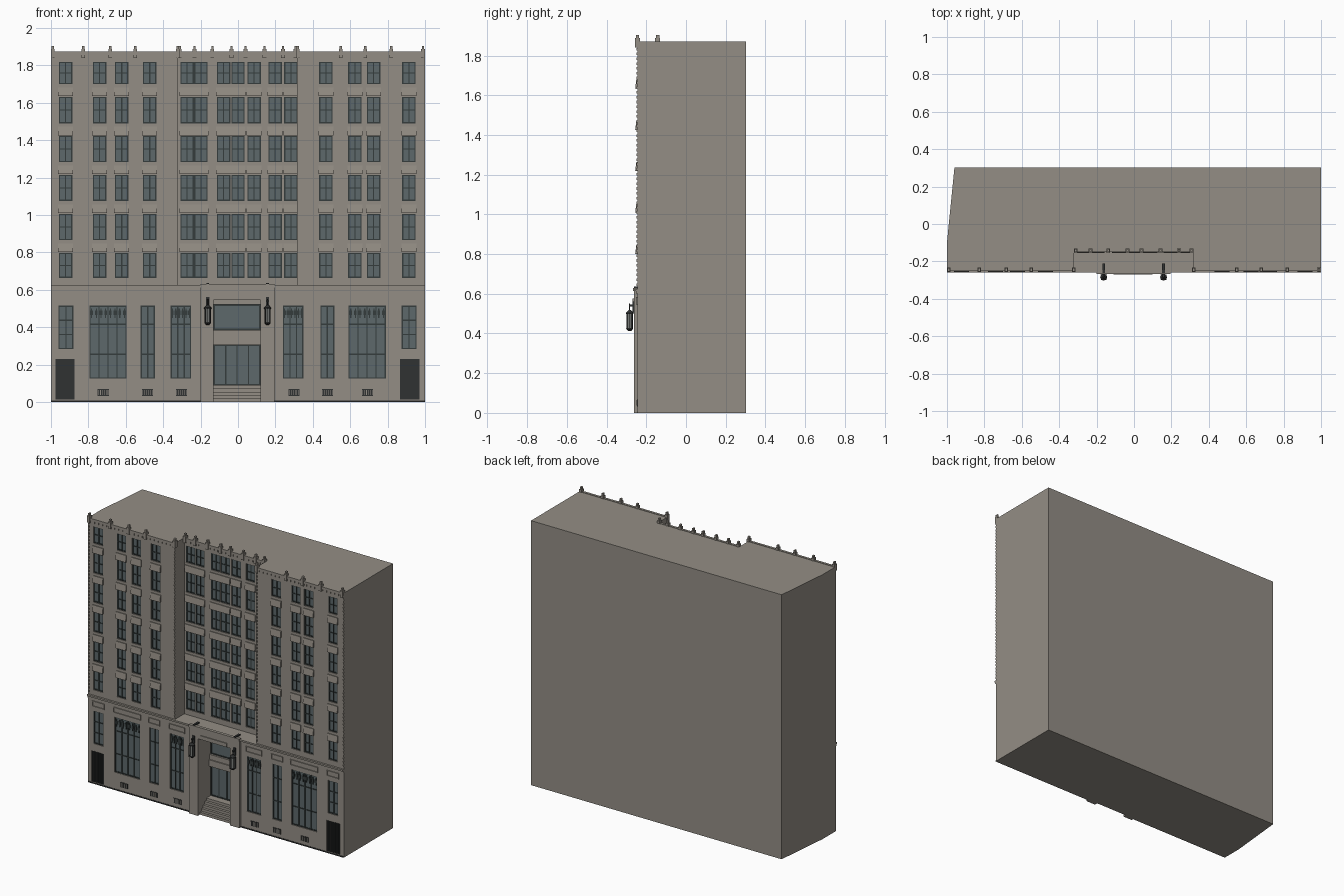
import bpy, bmesh

cube = bpy.data.objects.get("Cube")
if cube:
    bpy.data.objects.remove(cube, do_unlink=True)


def material(name, rgb):
    m = bpy.data.materials.new(name)
    m.use_nodes = True
    m.diffuse_color = (*rgb, 1)
    m.node_tree.nodes["Principled BSDF"].inputs["Base Color"].default_value = (*rgb, 1)
    return m


STONE = material("warm grey stone", (0.295, 0.27, 0.235))
GLASS = material("blue grey glass", (0.11, 0.14, 0.145))
FRAME = material("dark window frame", (0.035, 0.045, 0.045))
METAL = material("dark iron", (0.03, 0.032, 0.032))
LAMP = material("lamp glass", (0.2, 0.21, 0.2))


def make(name, bm, mat):
    bmesh.ops.recalc_face_normals(bm, faces=bm.faces)
    me = bpy.data.meshes.new(name)
    bm.to_mesh(me)
    bm.free()
    me.materials.append(mat)
    ob = bpy.data.objects.new(name, me)
    bpy.context.collection.objects.link(ob)
    return ob


def prism(bm, pts, vec):
    """Extrude a closed outline along vec."""
    face = bm.faces.new([bm.verts.new(p) for p in pts])
    ext = bmesh.ops.extrude_face_region(bm, geom=[face])["geom"]
    bmesh.ops.translate(bm, vec=vec, verts=[v for v in ext if isinstance(v, bmesh.types.BMVert)])


def boxes(name, items, mat):
    """One object from many (x0, x1, y0, y1, z0, z1) boxes."""
    bm = bmesh.new()
    for x0, x1, y0, y1, z0, z1 in items:
        prism(bm, [(x0, y0, z0), (x1, y0, z0), (x1, y1, z0), (x0, y1, z0)], (0, 0, z1 - z0))
    return make(name, bm, mat)


def cut(ob, cutter):
    cutter.hide_render = True
    mod = ob.modifiers.new("cut", 'BOOLEAN')
    mod.operation, mod.solver, mod.object = 'DIFFERENCE', 'EXACT', cutter
    bpy.context.view_layer.objects.active = ob
    bpy.ops.object.modifier_apply(modifier=mod.name)
    bpy.data.objects.remove(cutter, do_unlink=True)


FRONT, BAY, DOOR, BACK = -0.245, -0.143, -0.11, 0.303
TOP, LEDGE = 1.87, 0.625
DEPTH = 0.014
BX0, BX1 = -0.32, 0.315
EX0, EX1 = -0.13, 0.12

# Window layout: (x0, x1, z0, z1, wall y, columns, row bar heights)
rows = [(0.663, 0.797), (0.866, 1.005), (1.075, 1.214), (1.283, 1.422), (1.49, 1.631), (1.70, 1.818)]
wing = [-0.922, -0.74, -0.622, -0.472, 0.47, 0.625, 0.725, 0.914]
centre = [-0.272, -0.198, -0.077, 0, 0.086, 0.198, 0.283]
columns = [(x, FRONT) for x in wing] + [(x, BAY) for x in centre]
HALF = 0.036
upper = [(x - HALF, x + HALF, z0, z1, y, 2, [0.5]) for x, y in columns for z0, z1 in rows]

spans = [(-0.795, -0.595, 4), (-0.52, -0.445, 2), (-0.36, -0.25, 3),
         (0.24, 0.35, 3), (0.44, 0.515, 2), (0.59, 0.79, 4)]
ends = [(-0.96, -0.88, 2), (0.875, 0.955, 2)]
lower = [(a, b, 0.125, 0.515, FRONT, n, [0.33, 0.75]) for a, b, n in spans]
lower += [(a, b, 0.283, 0.515, FRONT, n, [0.33, 0.67]) for a, b, n in ends]
windows = upper + lower
gates = [(-0.975, -0.875), (0.865, 0.97)]

# Main block with the centre bay, entrance and window openings cut in
bm = bmesh.new()
prism(bm, [(-1, FRONT, 0), (1, FRONT, 0), (1, BACK, 0), (-0.96, BACK, 0), (-1, -0.1, 0)], (0, 0, TOP))
body = make("building_body", bm, STONE)
cut(body, boxes("bay_cutter", [(BX0, BX1, -0.5, BAY, LEDGE, 2.2), (EX0, EX1, -0.5, DOOR, -0.1, 0.545)], STONE))
openings = [(a, b, y - 0.03, y + DEPTH, z0, z1) for a, b, z0, z1, y, n, r in windows]
openings += [(a, b, FRONT - 0.03, FRONT + DEPTH, 0.012, 0.23) for a, b in gates]
cut(body, boxes("opening_cutter", openings, STONE))

# Glass panes and frame bars
glass, bars = [], []


def glaze(a, b, z0, z1, y, n, fractions, w=0.0065):
    back = y + DEPTH
    glass.append((a, b, back - 0.005, back + 0.002, z0, z1))
    y0 = back - 0.01
    for i in range(n + 1):
        x = a + w / 2 + (b - a - w) * i / n
        bars.append((x - w / 2, x + w / 2, y0, back, z0, z1))
    for f in [0, 1] + fractions:
        z = z0 + w / 2 + (z1 - z0 - w) * f
        bars.append((a, b, y0 + 0.001, back, z - w / 2, z + w / 2))


for win in windows:
    glaze(*win)
glaze(EX0, EX1, 0.09, 0.305, DOOR - DEPTH, 4, [])
glaze(EX0, EX1, 0.385, 0.52, DOOR - DEPTH, 1, [])
# Small dark drops along the heads of the wide shop windows
for a, b, n in spans:
    if n > 2:
        for i in range(2 * n):
            x = a + (b - a) * (i + 0.5) / (2 * n)
            bars.append((x - 0.007, x + 0.007, FRONT + 0.002, FRONT + DEPTH, 0.465, 0.488))
            bars.append((x - 0.003, x + 0.003, FRONT + 0.002, FRONT + DEPTH, 0.45, 0.5))
boxes("window_glass", glass, GLASS)
boxes("window_frames", bars, FRAME)

# Sloping carved aprons below the upper windows
bm = bmesh.new()
for x, y in columns:
    for z0, z1 in rows[1:]:
        a, b = z0 - 0.065, z0 - 0.018
        prism(bm, [(x - HALF - 0.004, y + 0.002, a), (x - HALF - 0.004, y - 0.011, a),
                   (x - HALF - 0.004, y - 0.005, b), (x - HALF - 0.004, y + 0.002, b)], (2 * HALF + 0.008, 0, 0))
make("window_aprons", bm, STONE)

# Cornice, ledge and corner beading
trim = []
for a, b, y in [(-1, BX0, FRONT), (BX0, BX1, BAY), (BX1, 1, FRONT)]:
    trim.append((a, b, y - 0.007, y + 0.01, TOP - 0.014, TOP + 0.003))
    n = int((b - a) / 0.03)
    for i in range(n):
        x = a + (b - a) * (i + 0.5) / n
        trim.append((x - 0.008, x + 0.008, y - 0.005, y + 0.005, TOP - 0.028, TOP - 0.01))
trim.append((-1, 1, FRONT - 0.014, FRONT + 0.005, LEDGE - 0.012, LEDGE))
trim.append((-1, 1, FRONT - 0.006, FRONT + 0.005, LEDGE - 0.024, LEDGE - 0.01))
boxes("cornice_and_ledge", trim, STONE)
beads = []
for i in range(50):
    z = LEDGE + 0.015 + i * 0.0242
    for x in (-0.996, BX0 - 0.004, BX1 + 0.004, 0.996):
        beads.append((x - 0.004, x + 0.004, FRONT - 0.005, FRONT + 0.003, z, z + 0.013))
boxes("corner_beading", beads, STONE)

# Roof finials
posts = []
outer = [-0.99, -0.827, -0.683, -0.549, -0.322, 0.319, 0.549, 0.68, 0.82, 0.989]
inner = [-0.312, -0.233, -0.137, -0.035, 0.04, 0.142, 0.24, 0.307]
for xs, y in ((outer, FRONT), (inner, BAY)):
    for x in xs:
        posts.append((x - 0.01, x + 0.01, y - 0.012, y + 0.013, TOP - 0.03, TOP + 0.018))
        posts.append((x - 0.006, x + 0.006, y - 0.008, y + 0.009, TOP + 0.018, TOP + 0.034))
boxes("roof_finials", posts, STONE)

# Framed panels above the shop windows
panels = []
for a, b, n in spans + ends:
    a, b = a - 0.008, b + 0.008
    for x0, x1, z0, z1 in ((a, b, 0.545, 0.55), (a, b, 0.58, 0.585), (a, a + 0.005, 0.55, 0.58), (b - 0.005, b, 0.55, 0.58)):
        panels.append((x0, x1, FRONT - 0.006, FRONT + 0.002, z0, z1))
boxes("fascia_panels", panels, STONE)

# Entrance surround, steps and transom
PORTAL = FRONT - 0.018
boxes("entrance_surround", [
    (-0.2, EX0, PORTAL, FRONT + 0.01, 0, 0.545), (EX1, 0.195, PORTAL, FRONT + 0.01, 0, 0.545),
    (-0.2, 0.195, PORTAL, FRONT + 0.01, 0.545, LEDGE),
    (-0.2, 0.195, PORTAL - 0.004, FRONT, LEDGE - 0.012, LEDGE + 0.005),
    (-0.11, 0.1, PORTAL - 0.006, FRONT, 0.552, 0.575)], STONE)
boxes("entrance_steps", [(EX0, EX1, FRONT + 0.005 + 0.018 * i, DOOR, 0.018 * i, 0.018 * (i + 1)) for i in range(5)], STONE)
boxes("entrance_transom", [(EX0, EX1, DOOR - 0.03, DOOR, 0.305, 0.35), (EX0, EX1, DOOR - 0.022, DOOR, 0.35, 0.385),
                           (EX0, EX1, DOOR - 0.02, DOOR, 0.52, 0.545)], STONE)

# Iron gates, basement vents and dark base strip
iron = []
for a, b in gates:
    iron.append((a, b, FRONT + 0.008, FRONT + DEPTH + 0.001, 0.012, 0.23))
    for i in range(9):
        x = a + (b - a) * (i + 0.5) / 9
        iron.append((x - 0.003, x + 0.003, FRONT, FRONT + DEPTH, 0.012, 0.23))
iron += [(-1, -0.2, FRONT - 0.003, FRONT + 0.002, 0, 0.008), (0.195, 1, FRONT - 0.003, FRONT + 0.002, 0, 0.008)]
boxes("iron_gates", iron, METAL)
vents, slats = [], []
for x in (-0.72, -0.484, -0.302, 0.3, 0.478, 0.692):
    vents.append((x - 0.03, x + 0.03, FRONT - 0.003, FRONT + 0.002, 0.033, 0.068))
    for i in range(6):
        sx = x - 0.025 + i * 0.01
        slats.append((sx - 0.0015, sx + 0.0015, FRONT - 0.005, FRONT, 0.036, 0.065))
boxes("basement_vents", vents, METAL)
boxes("vent_slats", slats, STONE)


# Hanging lanterns on wall brackets
def lantern(side, x, y=-0.284):
    bm = bmesh.new()

    def turned(r0, r1, z0, z1, px=x, py=y, n=8):
        made = bmesh.ops.create_cone(bm, cap_ends=True, segments=n, radius1=r0, radius2=r1, depth=z1 - z0)
        bmesh.ops.translate(bm, vec=(px, py, (z0 + z1) / 2), verts=made["verts"])

    turned(0.008, 0.018, 0.412, 0.425)
    turned(0.019, 0.019, 0.497, 0.504)
    turned(0.019, 0.006, 0.504, 0.518)
    turned(0.003, 0.003, 0.518, 0.55)
    for dx in (-0.013, 0.013):
        for dy in (-0.013, 0.013):
            turned(0.0035, 0.0035, 0.42, 0.5, x + dx, y + dy, 4)
    make(side + "_lantern_frame", bm, METAL)
    bm = bmesh.new()
    turned(0.0135, 0.0135, 0.422, 0.5)
    make(side + "_lantern_glass", bm, LAMP)
    boxes(side + "_lantern_bracket", [(x - 0.005, x + 0.005, y, PORTAL + 0.002, 0.535, 0.545),
                                      (x - 0.009, x + 0.009, PORTAL - 0.006, PORTAL + 0.002, 0.505, 0.56),
                                      (x - 0.007, x + 0.007, PORTAL, -0.21, LEDGE + 0.002, LEDGE + 0.012)], METAL)


lantern("right", -0.162)
lantern("left", 0.158)
